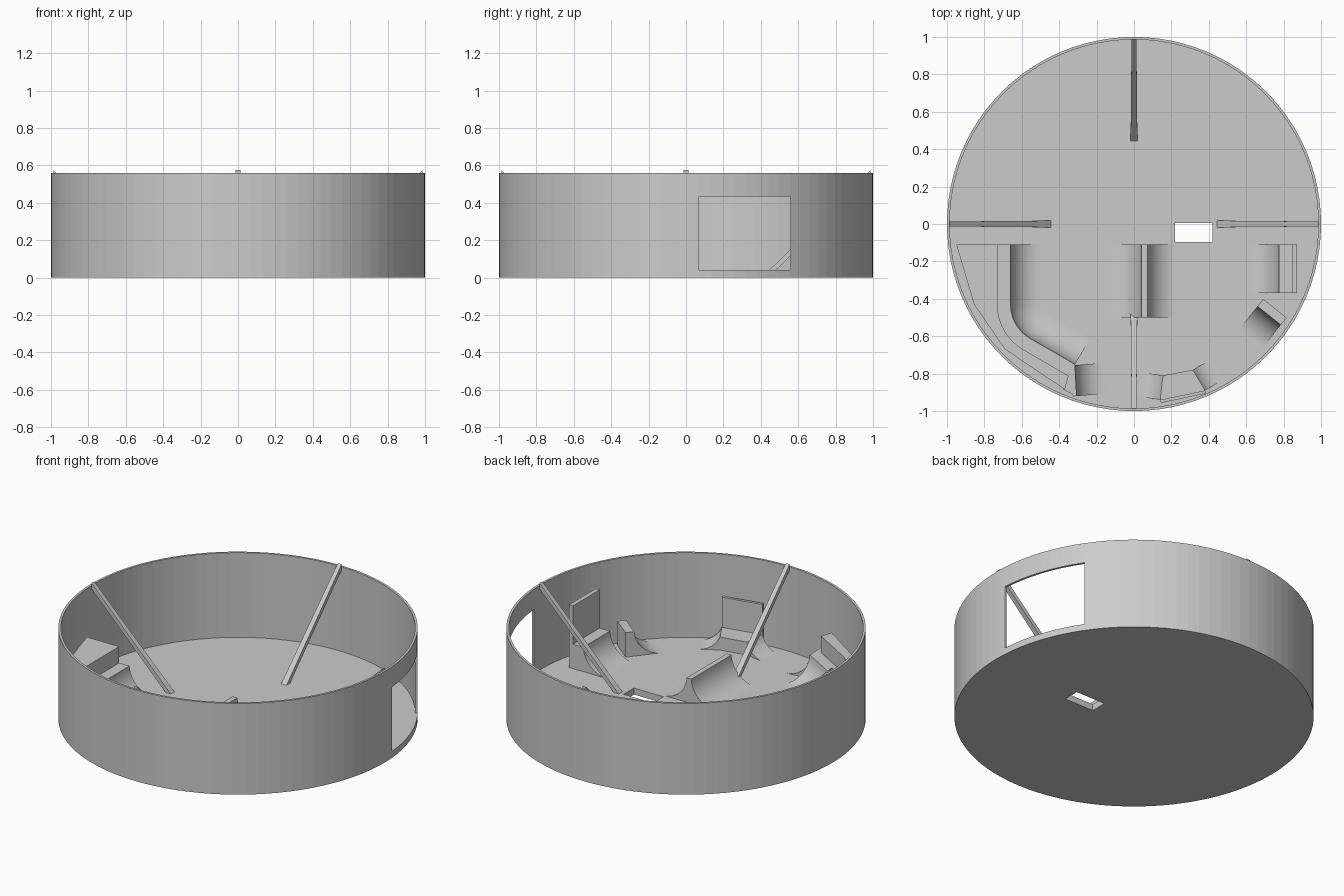
import bpy, bmesh
from math import sin, cos, atan2, radians, pi
from mathutils import Vector, Matrix

cube = bpy.data.objects.get("Cube")
if cube:
    bpy.data.objects.remove(cube, do_unlink=True)

FLOOR, HIGH, RUN = 0.04, 0.19, 0.16

grey = bpy.data.materials.new("plain grey")
grey.use_nodes = True
grey.diffuse_color = (0.6, 0.6, 0.6, 1)
grey.node_tree.nodes["Principled BSDF"].inputs["Base Color"].default_value = (0.6, 0.6, 0.6, 1)


def finish(name, bm, smooth=False):
    bmesh.ops.recalc_face_normals(bm, faces=bm.faces)
    mesh = bpy.data.meshes.new(name)
    bm.to_mesh(mesh)
    bm.free()
    mesh.materials.append(grey)
    ob = bpy.data.objects.new(name, mesh)
    bpy.context.collection.objects.link(ob)
    if smooth:
        bpy.ops.object.select_all(action='DESELECT')
        ob.select_set(True)
        bpy.context.view_layer.objects.active = ob
        bpy.ops.object.shade_smooth_by_angle(angle=radians(30))
    return ob


def loft(name, rings, smooth=False):
    """Skin closed rings of points and cap both ends."""
    bm = bmesh.new()
    loops = [[bm.verts.new(p) for p in ring] for ring in rings]
    for a, b in zip(loops, loops[1:]):
        for i in range(len(a)):
            j = (i + 1) % len(a)
            bm.faces.new((a[i], a[j], b[j], b[i]))
    bm.faces.new(loops[0])
    bm.faces.new(loops[-1])
    return finish(name, bm, smooth)


def prism(name, outline, z0, z1):
    return loft(name, [[(x, y, z) for x, y in outline] for z in (z0, z1)])


def sweep(name, stations, profile):
    """Carry a (distance, height) profile along edge points with facing directions."""
    rings = []
    for point, facing in stations:
        p, n = Vector(point), Vector(facing).normalized()
        rings.append([(*(p + n * u), z) for u, z in profile])
    return loft(name, rings, True)


def curve(run, top, steps=14):
    """Concave transition from the lip down to the floor."""
    h = top - FLOOR
    r = (run * run + h * h) / (2 * h)
    full = atan2(run, r - h)
    angles = [full * (1 - i / steps) for i in range(steps + 1)]
    return [(run - r * sin(a), FLOOR + r * (1 - cos(a))) for a in angles]


def quarter(deck, run=RUN, top=HIGH):
    base = FLOOR - 0.01
    return [(-deck, base), (-deck, top)] + curve(run, top) + [(run, base)]


def cylinder(name, radius, z0, z1):
    bm = bmesh.new()
    bmesh.ops.create_cone(bm, cap_ends=True, segments=96, radius1=radius, radius2=radius,
                          depth=z1 - z0, matrix=Matrix.Translation((0, 0, (z0 + z1) / 2)))
    return finish(name, bm)


def box(name, x0, x1, y0, y1, z0, z1):
    return prism(name, [(x0, y0), (x1, y0), (x1, y1), (x0, y1)], z0, z1)


# Round shell with window and floor opening
shell = cylinder("round_shell", 1.0, 0, 0.56)
cutters = [cylinder("inner_cutter", 0.986, FLOOR, 0.7),
           box("window_cutter", 0.7, 1.2, 0.07, 0.56, FLOOR, 0.435),
           box("floor_hole_cutter", 0.22, 0.42, -0.095, 0.005, -0.1, 0.1)]
bpy.ops.object.select_all(action='DESELECT')
bpy.context.view_layer.objects.active = shell
shell.select_set(True)
for cutter in cutters:
    cutter.hide_render = True
    mod = shell.modifiers.new("cut", 'BOOLEAN')
    mod.operation, mod.solver, mod.object = 'DIFFERENCE', 'EXACT', cutter
    bpy.ops.object.modifier_apply(modifier=mod.name)
    bpy.data.objects.remove(cutter, do_unlink=True)

# Four slanted braces from the floor to the rim
for i, side in enumerate(("left", "back", "right", "front")):
    turn = Matrix.Rotation(i * pi / 2, 3, 'Z')
    section = [(0.445, FLOOR, 0.018), (0.987, 0.575, 0.013),
               (0.987, 0.54, 0.013), (0.48, FLOOR, 0.018)]
    loft(side + "_brace", [[turn @ Vector((r, s * w, z)) for r, z, w in section]
                           for s in (-1, 1)])

# Quarter ramp with tall back board
sweep("side_ramp", [((0.775, -0.11), (-1, 0)), ((0.775, -0.37), (-1, 0))], quarter(0.08))
box("side_ramp_board", 0.845, 0.872, -0.37, -0.11, FLOOR - 0.01, 0.425)

# Central spine ramp
slope = [(u + 0.016, z) for u, z in curve(RUN, HIGH)]
base = FLOOR - 0.01
spine = slope + [(slope[-1][0], base), (-slope[-1][0], base)] + [(-u, z) for u, z in reversed(slope)]
sweep("spine_ramp", [((0.057, -0.11), (1, 0)), ((0.057, -0.5), (1, 0))], spine)

# Long bent ramp with raised deck behind it
centre, bend = Vector((-0.45, -0.43)), 0.21
facings = [Vector((cos(radians(a)), sin(radians(a)))) for a in range(0, 61, 5)]
stations = [(Vector((-0.66, -0.11)), facings[0])]
stations += [(centre - n * bend, n) for n in facings]
stations.append((stations[-1][0] + Vector((0.24, -0.139)), facings[-1]))
sweep("bent_ramp", stations, quarter(0.075))
deck = [tuple(p - n * 0.07) for p, n in stations]
deck += [(-0.37, -0.885), (-0.69, -0.67), (-0.855, -0.43), (-0.95, -0.11)]
prism("raised_deck", deck, base, 0.29)

# Short ramp at the end of the bent ramp
sweep("end_ramp", [((-0.318, -0.755), (1, 0.08)), ((-0.307, -0.92), (1, 0.08))], quarter(0.02))
prism("end_deck", [(-0.316, -0.752), (-0.307, -0.92), (-0.38, -0.885), (-0.36, -0.82)], base, HIGH)

# Low box with a ramp on each side and a back board
LOW = 0.12
a, b, c, d = (0.155, -0.81), (0.315, -0.78), (0.38, -0.89), (0.14, -0.94)
prism("low_box", [a, b, c, d], base, LOW)
sweep("low_box_right_ramp", [(a, (-1, 0.15)), (d, (-1, 0.15))], quarter(0.005, 0.12, LOW))
sweep("low_box_left_ramp", [(b, (0.11, 0.065)), (c, (0.11, 0.065))], quarter(0.005, 0.12, LOW))
prism("low_box_board", [d, c, (0.384, -0.906), (0.144, -0.957)], base, 0.305)

# Small angled quarter ramp
aim = (-0.63, -0.78)
sweep("angled_ramp", [((0.66, -0.44), aim), ((0.785, -0.54), aim)], quarter(0.05))
